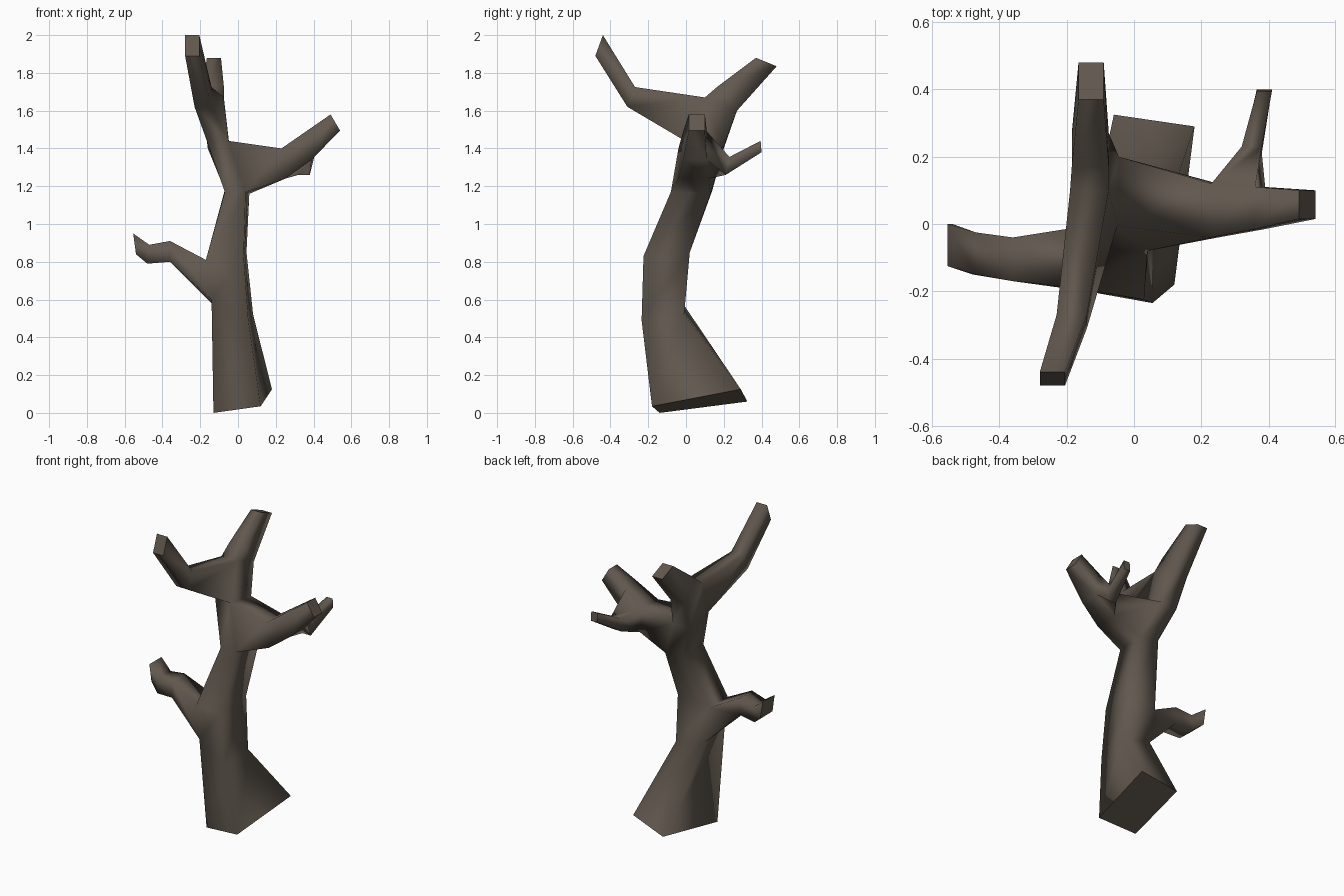
import bpy, bmesh

if "Cube" in bpy.data.objects:
    bpy.data.objects.remove(bpy.data.objects["Cube"])

bm = bmesh.new()
caps = []


def loop(points):
    return [bm.verts.new(p) for p in points]


def ring(axis, a_top, z_top, a_bot, z_bot, s0, s1):
    """Four corners of a limb section running along axis 'x' or 'y'."""
    pts = [(a_top, s0, z_top), (a_top, s1, z_top), (a_bot, s1, z_bot), (a_bot, s0, z_bot)]
    if axis == 'y':
        pts = [(s, a, z) for a, s, z in pts]
    return loop(pts)


def skin(loops, skip=()):
    """Bridge successive four-sided loops, leaving out (segment, side) holes."""
    for k in range(len(loops) - 1):
        a, b = loops[k], loops[k + 1]
        for i in range(4):
            if (k, i) not in skip:
                j = (i + 1) % 4
                bm.faces.new((a[i], a[j], b[j], b[i]))


def limb(start, axis, sections, skip=()):
    """Grow a limb out of an opening and cap its end."""
    loops = [start] + [ring(axis, *s) for s in sections]
    skin(loops, skip)
    caps.append(bm.faces.new(loops[-1]))
    return loops


# Trunk: corners go front-left, front-right, back-right, back-left
trunk = [
    loop([(-.13, -.14, 0), (.12, -.18, .035), (.18, .29, .125), (-.06, .325, .06)]),
    loop([(-.14, -.20, .60), (.055, -.235, .49), (.08, -.01, .52), (-.13, -.01, .57)]),
    loop([(-.17, -.19, .81), (.03, -.225, .83), (.045, .02, .85), (-.17, -.01, .81)]),
    loop([(-.07, -.08, 1.17), (.04, -.08, 1.17), (.06, .13, 1.16), (-.07, .14, 1.18)]),
    loop([(-.165, 0, 1.44), (-.05, -.005, 1.44), (-.045, .2, 1.41), (-.16, .2, 1.40)]),
]
skin(trunk, skip={(1, 3), (3, 1)})
caps.append(bm.faces.new(trunk[0]))
low, mid, neck, top = trunk[1:]

# Left branch
limb([mid[0], mid[3], low[3], low[0]], 'x', [
    (-.36, .91, -.36, .80, -.17, -.04),
    (-.47, .89, -.48, .79, -.15, -.025),
    (-.555, .95, -.54, .84, -.125, 0)])

# Right branch, with an opening for the twig on its back side
right = limb([top[1], top[2], neck[2], neck[1]], 'x', [
    (.23, 1.40, .25, 1.24, -.04, .12),
    (.36, 1.49, .39, 1.34, -.015, .11),
    (.49, 1.58, .54, 1.495, .015, .10)], skip={(1, 1)})
r1, r2 = right[1], right[2]

# Twig growing backwards
limb([r1[1], r2[1], r2[2], r1[2]], 'y', [
    (.23, 1.355, .21, 1.26, .32, .38),
    (.395, 1.44, .40, 1.38, .365, .41)])

# Fork saddle, then front and back top branches
saddle = loop([(-.19, .10, 1.67), (-.075, .10, 1.67)])
bm.faces.new((top[1], top[2], saddle[1]))
bm.faces.new((top[3], top[0], saddle[0]))
limb([saddle[0], saddle[1], top[1], top[0]], 'y', [
    (-.27, 1.725, -.31, 1.62, -.23, -.14),
    (-.44, 2.0, -.48, 1.89, -.28, -.205)])
limb([saddle[0], saddle[1], top[2], top[3]], 'y', [
    (.17, 1.73, .27, 1.60, -.185, -.075),
    (.37, 1.88, .48, 1.835, -.165, -.09)])

# Soft bark, crisp cut ends
bmesh.ops.recalc_face_normals(bm, faces=bm.faces)
for f in bm.faces:
    f.smooth = True
for f in caps:
    f.smooth = False
    for e in f.edges:
        e.smooth = False

mesh = bpy.data.meshes.new("bare_tree")
bm.to_mesh(mesh)
bm.free()
tree = bpy.data.objects.new("bare_tree", mesh)
bpy.context.collection.objects.link(tree)

bark = bpy.data.materials.new("dark_bark")
bark.diffuse_color = (.12, .098, .077, 1)
bark.use_nodes = True
bark.node_tree.nodes["Principled BSDF"].inputs["Base Color"].default_value = bark.diffuse_color
mesh.materials.append(bark)
